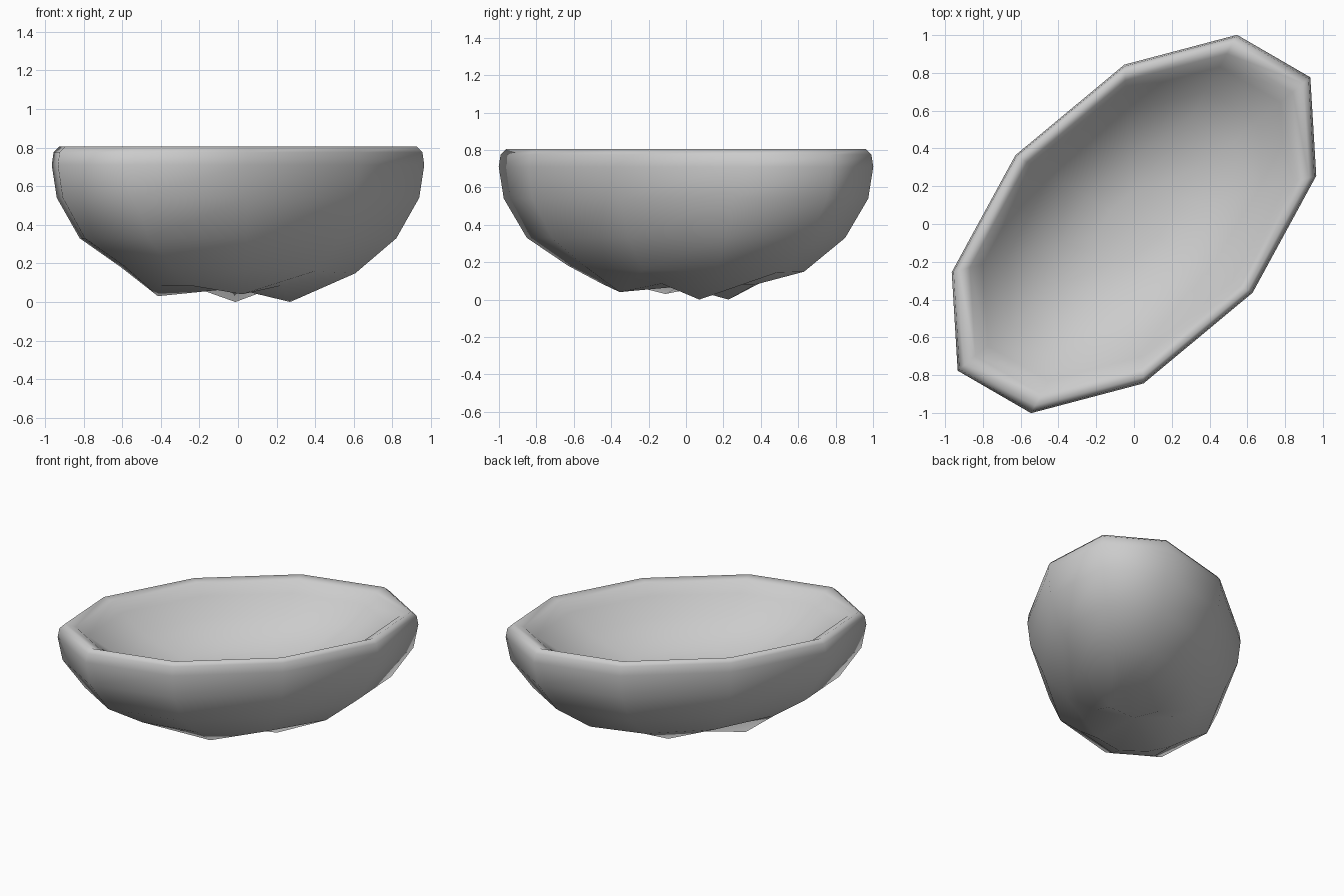
import bpy, bmesh
from math import cos, sin, tau

cube = bpy.data.objects.get("Cube")
if cube:
    bpy.data.objects.remove(cube)

SIDES = 10
AXIS_A, AXIS_B = (0.965, 0.255), (0.26, 0.97)   # conjugate axes of the oval plan

grey = bpy.data.materials.new("plain grey")
grey.use_nodes = True
grey.diffuse_color = (0.6, 0.6, 0.6, 1)
grey.node_tree.nodes["Principled BSDF"].inputs["Base Color"].default_value = (0.6, 0.6, 0.6, 1)


def oval_point(bm, k, scale, z):
    c, s = scale * cos(tau * k / SIDES), scale * sin(tau * k / SIDES)
    return bm.verts.new((AXIS_A[0] * c + AXIS_B[0] * s, AXIS_A[1] * c + AXIS_B[1] * s, z))


def bridge(bm, lower, upper):
    for k in range(SIDES):
        n = (k + 1) % SIDES
        bm.faces.new((lower[k], lower[n], upper[n], upper[k]))


def cap(bm, ring, centre):
    for k in range(SIDES):
        bm.faces.new((centre, ring[(k + 1) % SIDES], ring[k]))


bm = bmesh.new()

# uneven underside: most of the base ring is raised, four corners reach down as feet
base_scale = [0.28, 0.36, 0.37, 0.27, 0.38, 0.43, 0.43, 0.45, 0.42, 0.36]
base_height = [0.0, 0.08, 0.08, 0.0, 0.08, 0.03, 0.085, 0.085, 0.04, 0.085]
base = [oval_point(bm, k, s, z) for k, (s, z) in enumerate(zip(base_scale, base_height))]
cap(bm, base, bm.verts.new((-0.02, -0.03, 0.07)))

# lower wall, a little higher towards the back left
lower = [oval_point(bm, k, 0.63, 0.165 - 0.02 * cos(tau * (k - 1) / SIDES)) for k in range(SIDES)]
bridge(bm, base, lower)

# outer wall, rounded rim and shallow hollow as (scale, height)
profile = [(0.85, 0.33), (0.973, 0.54), (1.0, 0.71), (0.99, 0.775), (0.96, 0.805),
           (0.9, 0.78), (0.83, 0.71), (0.7, 0.59), (0.56, 0.51), (0.4, 0.44), (0.2, 0.41)]
ring = lower
for scale, z in profile:
    new_ring = [oval_point(bm, k, scale, z) for k in range(SIDES)]
    bridge(bm, ring, new_ring)
    ring = new_ring
cap(bm, ring[::-1], bm.verts.new((0, 0, 0.4)))

bmesh.ops.recalc_face_normals(bm, faces=bm.faces)
mesh = bpy.data.meshes.new("bowl")
bm.to_mesh(mesh)
bm.free()
mesh.materials.append(grey)
bowl = bpy.data.objects.new("bowl", mesh)
bpy.context.collection.objects.link(bowl)
bpy.context.view_layer.objects.active = bowl
bowl.select_set(True)
bpy.ops.object.shade_smooth()
